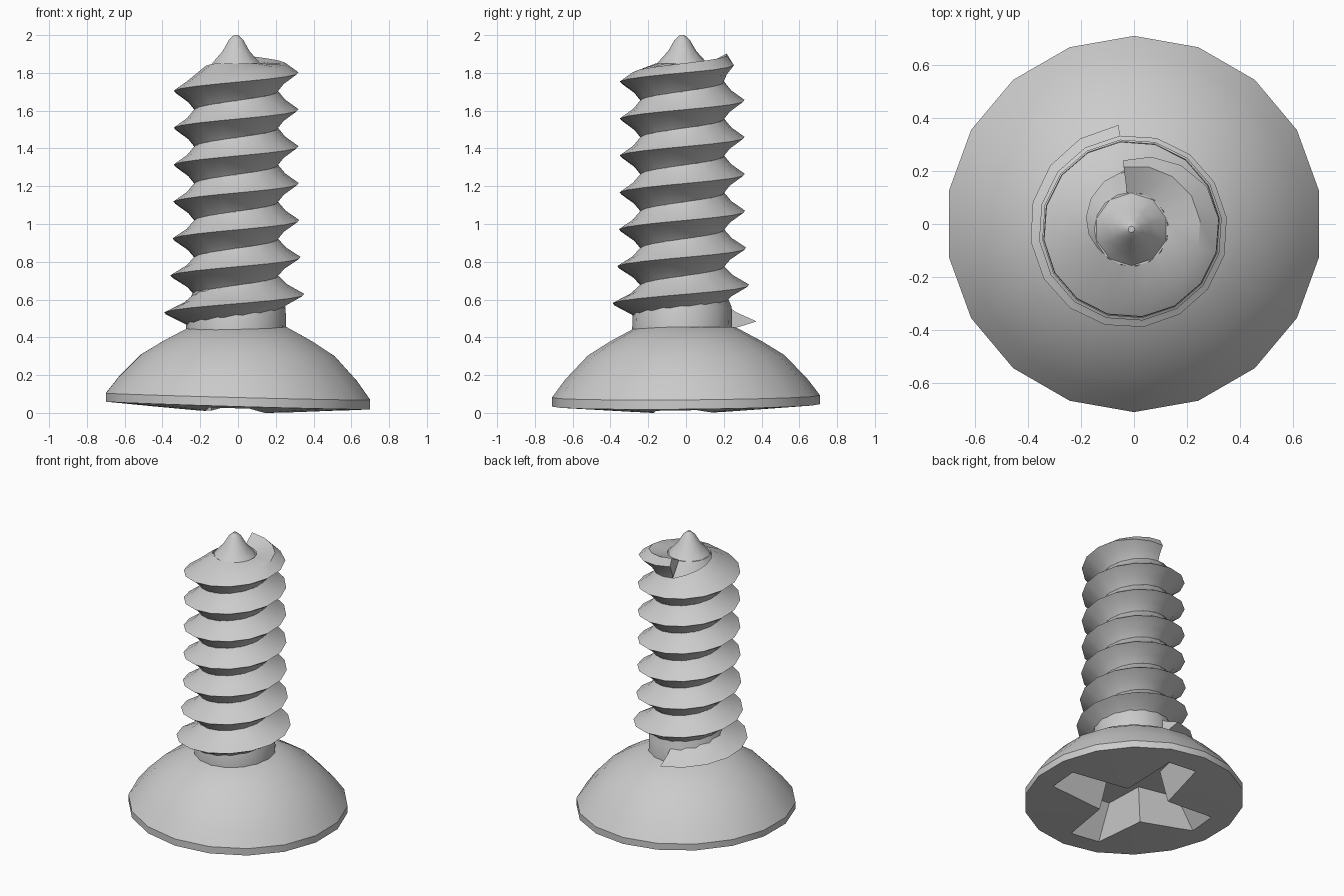
import bpy, bmesh, math
from mathutils import Matrix

if "Cube" in bpy.data.objects:
    bpy.data.objects.remove(bpy.data.objects["Cube"], do_unlink=True)

steel = bpy.data.materials.new("grey steel")
steel.use_nodes = True
GREY = (0.6, 0.6, 0.6, 1)
steel.diffuse_color = GREY
steel.node_tree.nodes["Principled BSDF"].inputs["Base Color"].default_value = GREY

AXIS = (-0.01, -0.02)   # the shank sits slightly off the head centre


def finish(name, bm, smooth=True):
    bmesh.ops.recalc_face_normals(bm, faces=bm.faces)
    mesh = bpy.data.meshes.new(name)
    bm.to_mesh(mesh)
    bm.free()
    mesh.materials.append(steel)
    obj = bpy.data.objects.new(name, mesh)
    bpy.context.collection.objects.link(obj)
    if smooth:
        shade(obj)
    return obj


def shade(obj):
    bpy.ops.object.select_all(action='DESELECT')
    obj.select_set(True)
    bpy.context.view_layer.objects.active = obj
    bpy.ops.object.shade_smooth_by_angle(angle=math.radians(32))


def loft(bm, rings, closed):
    """Skin a list of vertex rings and cap both ends."""
    n = len(rings[0])
    for a, b in zip(rings, rings[1:]):
        for i in range(n if closed else n - 1):
            j = (i + 1) % n
            bm.faces.new((a[i], a[j], b[j], b[i]))
    bm.faces.new(rings[0])
    bm.faces.new(rings[-1])


def lathe(bm, profile, sides, centre=(0, 0)):
    rings = []
    for r, z in profile:
        ring = []
        for i in range(sides):
            a = math.pi / 2 + math.tau * i / sides
            ring.append(bm.verts.new((centre[0] + r * math.cos(a),
                                      centre[1] + r * math.sin(a), z)))
        rings.append(ring)
    loft(bm, rings, True)


# Countersunk head: slightly domed face, thin rim, convex cone
bm = bmesh.new()
lathe(bm, [(0.24, 0.007), (0.71, 0.04), (0.71, 0.087), (0.64, 0.18), (0.52, 0.305),
           (0.40, 0.38), (0.26, 0.455)], 18)
for v in bm.verts:      # the rim leans, fading out towards the neck
    lean = max(0, 1 - v.co.z / 0.45)
    v.co.z += lean * (0.01 * v.co.y - 0.032 * v.co.x)
head = finish("head", bm, smooth=False)

# Cross recess, tapering inwards
bm = bmesh.new()
rings = []
for z, reach, inner, tip in ((-0.1, 0.64, 0.175, 0.12), (0.24, 0.40, 0.12, 0.085)):
    ring = []
    for k in range(4):
        turn = Matrix.Rotation(math.radians(90 * k - 5), 4, 'Z')
        for x, y in ((inner, -inner), (reach, -tip), (reach, tip)):
            ring.append(bm.verts.new(turn @ Matrix.Translation((x, y, z)).translation))
    rings.append(ring)
loft(bm, rings, True)
cutter = finish("recess_cutter", bm, smooth=False)
cutter.hide_render = True
cut = head.modifiers.new("recess", 'BOOLEAN')
cut.operation = 'DIFFERENCE'
cut.solver = 'EXACT'
cut.object = cutter
bpy.context.view_layer.objects.active = head
bpy.ops.object.modifier_apply(modifier=cut.name)
bpy.data.objects.remove(cutter, do_unlink=True)
shade(head)

# Neck and core
bm = bmesh.new()
lathe(bm, [(0.265, 0.44), (0.262, 0.56), (0.22, 0.66), (0.22, 1.72), (0.14, 1.845)], 16, AXIS)
finish("core", bm)

# Pointed tip
bm = bmesh.new()
lathe(bm, [(0.15, 1.83), (0.125, 1.86), (0.075, 1.915), (0.04, 1.975), (0.012, 2.0)], 10, AXIS)
finish("tip", bm)

# Helical thread
PITCH, STEPS, TURNS = 0.1955, 16, 7
ROOT, CREST = 0.222, 0.332
bm = bmesh.new()
rings = []
total = STEPS * TURNS
for s in range(total + 1):
    turn = s / STEPS
    a = math.radians(97) + math.tau * turn
    z = 0.484 + PITCH * turn
    crest = CREST + 0.065 * math.exp(-turn)
    left = TURNS - turn
    if left < 0.2:                      # run-out at the top
        crest -= 0.07 * (1 - left / 0.2)
    mid = ROOT + 0.36 * (crest - ROOT)
    top_r, top_z = ROOT, z + PITCH / 2
    if left < 1:                        # last turn closes over the core
        f = min(1, (1 - left) * 3)
        top_r += f * (0.14 - top_r)
        top_z += f * (1.85 - top_z)
    section = [(ROOT, max(z - PITCH / 2, 0.44)), (mid, max(z - 0.05, 0.45)), (crest, z),
               (mid, z + 0.05), (top_r, top_z)]
    rings.append([bm.verts.new((AXIS[0] + r * math.cos(a), AXIS[1] + r * math.sin(a), h))
                  for r, h in section])
loft(bm, rings, False)
finish("thread", bm)
